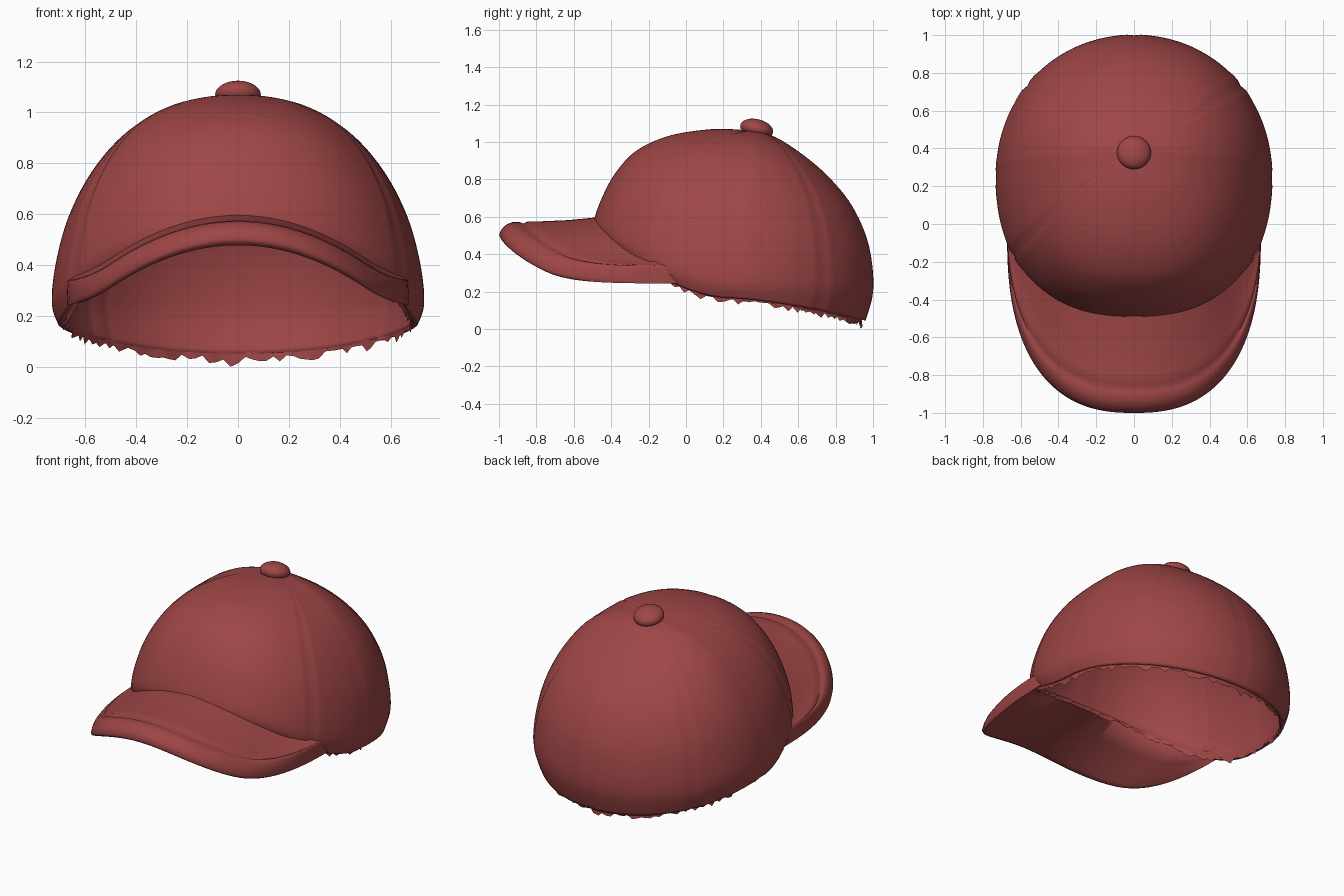
import bpy, math, random
from mathutils import Vector, Matrix

random.seed(4)
if "Cube" in bpy.data.objects:
    bpy.data.objects.remove(bpy.data.objects["Cube"])

cloth = bpy.data.materials.new("faded red cloth")
cloth.use_nodes = True
cloth.diffuse_color = (0.345, 0.061, 0.061, 1)
cloth.node_tree.nodes["Principled BSDF"].inputs["Base Color"].default_value = cloth.diffuse_color


def make_object(name, verts, faces, angle=60):
    mesh = bpy.data.meshes.new(name)
    mesh.from_pydata(verts, [], faces)
    mesh.materials.append(cloth)
    obj = bpy.data.objects.new(name, mesh)
    bpy.context.collection.objects.link(obj)
    bpy.ops.object.select_all(action='DESELECT')
    obj.select_set(True)
    bpy.context.view_layer.objects.active = obj
    bpy.ops.object.shade_smooth_by_angle(angle=math.radians(angle))
    return obj


def grid_faces(rows, cols, start=0):
    """Quads between successive closed rows of points."""
    return [(start + r * cols + c, start + (r + 1) * cols + c,
             start + (r + 1) * cols + (c + 1) % cols, start + r * cols + (c + 1) % cols)
            for r in range(rows - 1) for c in range(cols)]


def spline(points, t):
    """Smooth curve through the points, t from 0 to 1."""
    last = len(points) - 1
    i = min(int(t * last), last - 1)
    f = t * last - i
    a, b, c, d = (Vector(points[max(0, min(last, k))]) for k in range(i - 1, i + 3))
    return b + 0.5 * f * (c - a + f * (2 * a - 5 * b + 4 * c - d + f * (3 * (b - c) + d - a)))


# Crown profiles from the button down to the rim
FRONT = [(0, .38, 1.055), (0, .25, 1.068), (0, .1, 1.065), (0, -.1, 1.03), (0, -.27, .95),
         (0, -.38, .83), (0, -.45, .7), (0, -.49, .59), (0, -.49, .545)]
SIDE = [(0, .38, 1.055), (.13, .37, 1.05), (.29, .35, 1.01), (.45, .32, .91), (.575, .3, .765),
        (.665, .28, .59), (.715, .26, .41), (.732, .25, .25), (.705, .25, .165)]
BACK = [(0, .38, 1.055), (0, .48, 1.025), (0, .62, .935), (0, .75, .825), (0, .87, .685),
        (0, .95, .53), (0, .99, .38), (0, 1, .2), (0, .96, .045)]


def crown_point(theta, t):
    """Blend the three profiles; theta is 0 at the front and grows towards +x."""
    c, s = math.cos(theta), math.sin(theta)
    side, end = spline(SIDE, t), spline(FRONT if c > 0 else BACK, t)
    power, z_power = (0.87, 1.6) if c > 0 else (0.97, 1.35)
    return Vector((side.x * math.copysign(abs(s) ** power, s),
                   side.y + (end.y - side.y) * abs(c) ** power,
                   side.z + (end.z - side.z) * abs(c) ** z_power))


# Crown shell with stitched panel seams: segment number and strength
SEGS, RINGS = 128, 40
SEAMS = {0: .4, 21: 1, 32: .4, 46: 1, 64: .5}
CORE = Vector((0, .25, .4))


def seam_depth(i, t):
    i = min(i, SEGS - i)
    for seam, strength in SEAMS.items():
        shape = {0: -.006, 1: .003, 2: .002}.get(abs(i - seam), 0)
        if shape:
            return shape * strength * min(1, t * 1.6)
    return 0


verts = [crown_point(0, 0)]
for r in range(1, RINGS + 1):
    for i in range(SEGS):
        p = crown_point(math.tau * i / SEGS, r / RINGS)
        verts.append(p + (p - CORE).normalized() * seam_depth(i, r / RINGS))
faces = [(0, 1 + i, 1 + (i + 1) % SEGS) for i in range(SEGS)]
faces += grid_faces(RINGS, SEGS, 1)
crown = make_object("crown", verts, faces, 80)
shell = crown.modifiers.new("cloth thickness", 'SOLIDIFY')
shell.thickness = 0.025
shell.offset = -1

# Frayed lining hanging just inside the rim
COUNT = 160
upper, lower = [], []
for i in range(COUNT):
    p = crown_point(math.tau * i / COUNT, 1)
    inward = (Vector((0, .25, p.z)) - p).normalized()
    drop = 0.004 + 0.03 * random.random() ** 2
    upper.append(p + inward * 0.022 + Vector((0, 0, .012)))
    lower.append(p + inward * random.uniform(.015, .03) - Vector((0, 0, drop)))
min(lower, key=lambda p: p.z).z = 0
make_object("frayed_lining", upper + lower, grid_faces(2, COUNT), 30)

# Curved brim: a padded section swept between the crown and the outer edge
SECTION = [(0, .597), (.3, .582), (.6, .575), (.71, .575), (.75, .564), (.79, .572), (.86, .572),
           (.92, .56), (.97, .536), (1, .503), (.985, .487), (.95, .478), (.88, .479),
           (.6, .495), (.3, .513), (0, .53)]
STEPS = 72
verts = []
for k in range(STEPS + 1):
    phi = math.pi * (k / STEPS - 0.5)
    s, c = math.sin(phi), max(0, math.cos(phi))
    outer = Vector((.672 * math.copysign(abs(s) ** .8, s), -.05 - .95 * c ** .8, 0))
    inner = crown_point(phi * .78, 0.95)
    inner.z = 0
    inner += (Vector((0, .25, 0)) - inner).normalized() * 0.015
    for v, z in SECTION:
        p = inner.lerp(outer, v)
        x = abs(p.x)
        p.z = z - .67 * x * x + 2.3 * max(0, x - .5) ** 2
        verts.append(p)
n = len(SECTION)
faces = grid_faces(STEPS + 1, n)
faces += [tuple(range(n)), tuple(reversed(range(STEPS * n, STEPS * n + n)))]
make_object("brim", verts, faces, 80)

# Covered button on top
bpy.ops.mesh.primitive_uv_sphere_add(segments=32, ring_count=16, radius=1,
                                     location=(0, .378, 1.07), rotation=(math.radians(-14), 0, 0))
button = bpy.context.object
button.name = "top_button"
button.data.transform(Matrix.Diagonal((.09, .09, .052, 1)))
button.data.materials.append(cloth)
bpy.ops.object.shade_smooth_by_angle(angle=math.radians(60))
